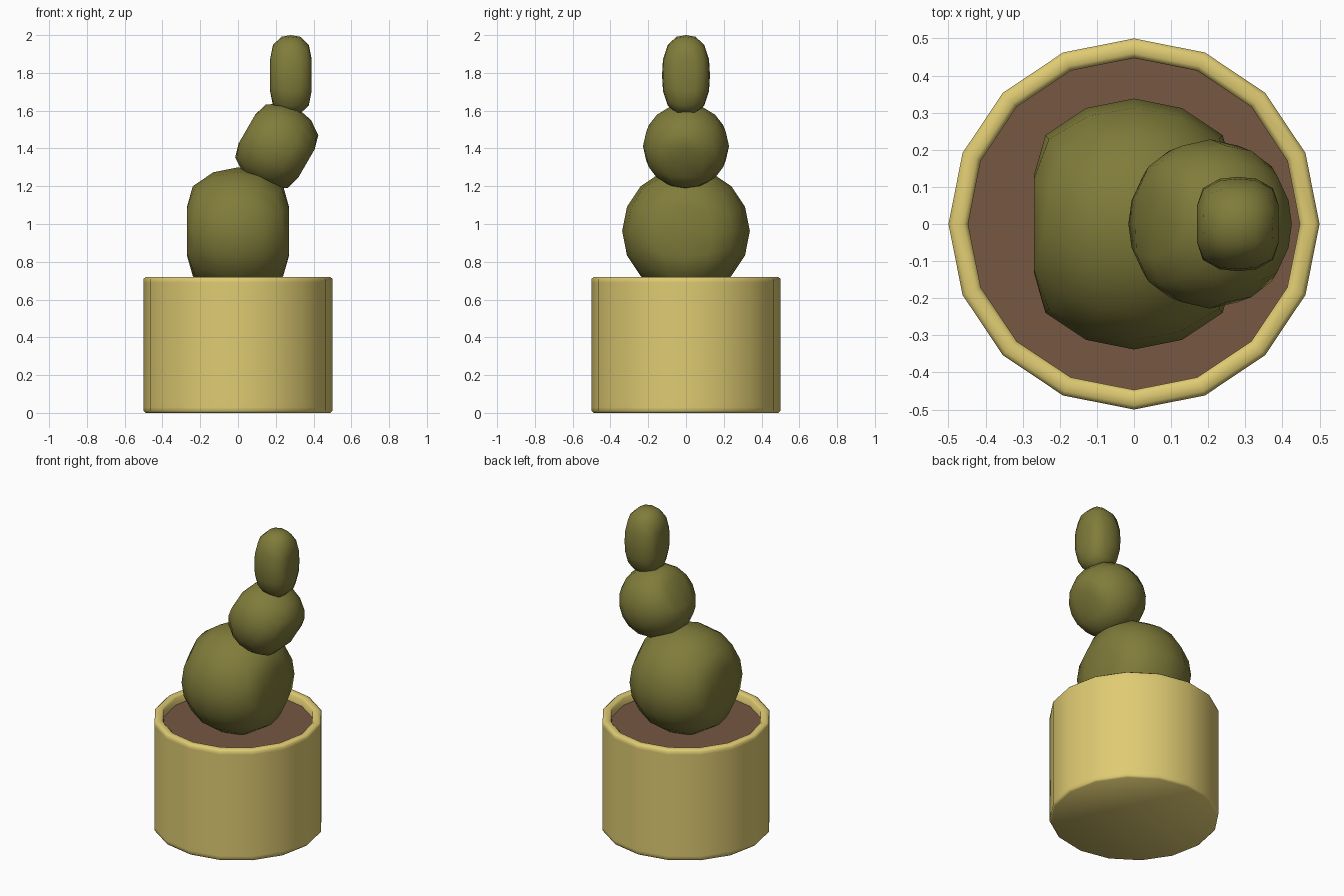
import bpy, bmesh, math

if "Cube" in bpy.data.objects:
    bpy.data.objects.remove(bpy.data.objects["Cube"])


def material(name, rgb):
    m = bpy.data.materials.new(name)
    m.diffuse_color = (*rgb, 1)
    m.use_nodes = True
    m.node_tree.nodes["Principled BSDF"].inputs["Base Color"].default_value = m.diffuse_color
    return m


yellow = material("yellow_clay", (0.74, 0.60, 0.17))
brown = material("brown_soil", (0.18, 0.095, 0.055))
green = material("olive_green", (0.215, 0.20, 0.043))


def finish(bm, name, mat, angle):
    bmesh.ops.recalc_face_normals(bm, faces=bm.faces)
    me = bpy.data.meshes.new(name)
    bm.to_mesh(me)
    bm.free()
    me.materials.append(mat)
    ob = bpy.data.objects.new(name, me)
    bpy.context.collection.objects.link(ob)
    bpy.ops.object.select_all(action='DESELECT')
    ob.select_set(True)
    bpy.context.view_layer.objects.active = ob
    bpy.ops.object.shade_smooth_by_angle(angle=math.radians(angle))
    return ob


def lathe(name, profile, mat, sides=16):
    """Spin a profile of (radius, z) and cap both ends with flat polygons."""
    bm = bmesh.new()
    rings = []
    for r, z in profile:
        rings.append([bm.verts.new((r * math.cos(2 * math.pi * i / sides),
                                    r * math.sin(2 * math.pi * i / sides), z))
                      for i in range(sides)])
    for a, b in zip(rings, rings[1:]):
        for i in range(sides):
            j = (i + 1) % sides
            bm.faces.new((a[i], a[j], b[j], b[i]))
    bm.faces.new(rings[0][::-1])
    bm.faces.new(rings[-1])
    return finish(bm, name, mat, 60)


def pad(name, radii, flat, centre, tilt=0, power=2):
    """Cube-based ball whose two x ends are pressed flat at x = +-flat."""
    bm = bmesh.new()
    bmesh.ops.create_cube(bm, size=2)
    bmesh.ops.subdivide_edges(bm, edges=bm.edges[:], cuts=3, use_grid_fill=True)
    for v in bm.verts:
        p = [math.tan(c * math.pi / 4) for c in v.co]
        n = sum(abs(c) ** power for c in p) ** (1 / power)
        v.co = [c / n * r for c, r in zip(p, radii)]
        v.co.x = max(-flat, min(flat, v.co.x))
    ob = finish(bm, name, green, 60)
    ob.location = centre
    ob.rotation_euler.y = math.radians(tilt)
    return ob


# Pot with softened rim and foot
lathe("pot", [(0.49, 0), (0.5, 0.01), (0.5, 0.03), (0.5, 0.69), (0.5, 0.71),
              (0.488, 0.72), (0.46, 0.72), (0.447, 0.71), (0.447, 0.64)], yellow)
# Soil disc
lathe("soil", [(0.447, 0.645), (0.447, 0.665)], brown)

# Three stacked cactus pads
pad("lower_pad", (0.338, 0.338, 0.338), 0.27, (0, 0, 0.962))
pad("middle_pad", (0.228, 0.228, 0.228), 0.182, (0.205, 0, 1.412), 30)
pad("top_pad", (0.125, 0.127, 0.212), 0.11, (0.28, 0, 1.788), 0, 2.5)
